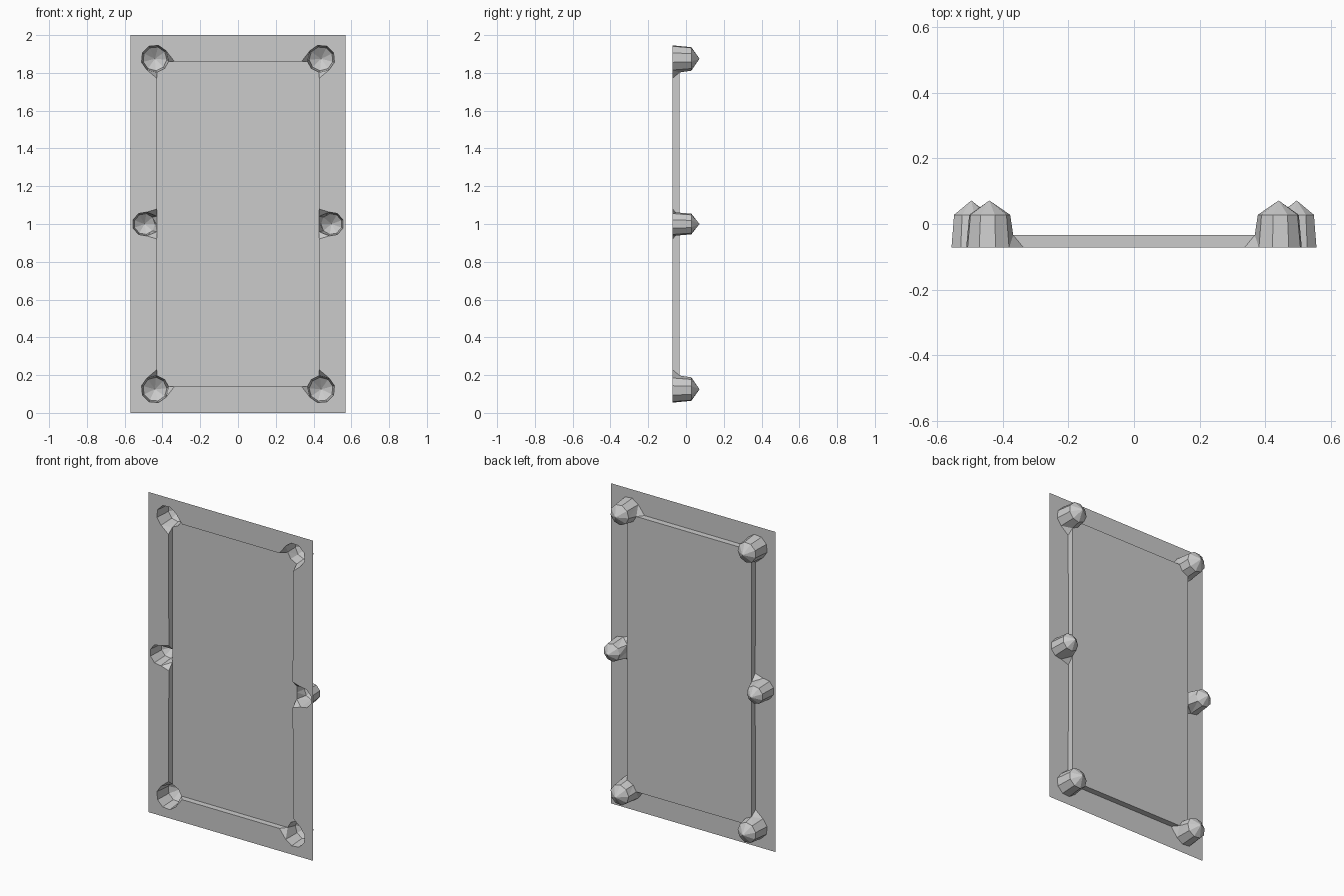
import bpy, bmesh
from math import radians, cos, sin
from mathutils import Vector

cube = bpy.data.objects.get("Cube")
if cube:
    bpy.data.objects.remove(cube, do_unlink=True)

grey = bpy.data.materials.new("light_grey")
grey.use_nodes = True
colour = (0.6, 0.6, 0.6, 1)
grey.diffuse_color = colour
grey.node_tree.nodes["Principled BSDF"].inputs["Base Color"].default_value = colour

# Depths: rail surface, recessed bed, pocket belly and pocket tip
RAIL, BED, BELLY, TIP = -0.0715, -0.034, 0.028, 0.0715
BED_X, BED_Z = 0.43, 0.86          # half size of the bed, about z = 1
MID = 1.0


def polar(centre, angle, dist, y):
    a = radians(angle)
    return Vector((centre[0] + dist * cos(a), y, centre[1] + dist * sin(a)))


def clamp(p):
    """Keep a point inside the bed rectangle."""
    p.x = max(-BED_X, min(BED_X, p.x))
    p.z = max(MID - BED_Z, min(MID + BED_Z, p.z))
    return p


def add_object(name, bm):
    bmesh.ops.remove_doubles(bm, verts=bm.verts, dist=0.0001)
    mesh = bpy.data.meshes.new(name)
    bm.to_mesh(mesh)
    bm.free()
    mesh.materials.append(grey)
    obj = bpy.data.objects.new(name, mesh)
    bpy.context.collection.objects.link(obj)


def add_face(bm, points):
    return bm.faces.new([bm.verts.new(p) for p in points])


def add_loop(bm, points):
    verts = [bm.verts.new(p) for p in points]
    return [bm.edges.new((v, verts[i - 1])) for i, v in enumerate(verts)]


def fill(name, loops):
    """Flat sheet facing the front, bounded by one or more loops."""
    bm = bmesh.new()
    edges = [e for loop in loops for e in add_loop(bm, loop)]
    bmesh.ops.triangle_fill(bm, edges=edges, use_beauty=True)
    for f in bm.faces:
        f.normal_update()
        if f.normal.y > 0:
            f.normal_flip()
    add_object(name, bm)


# Pockets anticlockwise: name, centre, outward angle, radius
CX, CZ, SX = 0.44, 0.875, 0.495
spots = [
    ("left_middle_pocket", (SX, MID), 0, 0.064),
    ("left_top_pocket", (CX, MID + CZ), 45, 0.073),
    ("right_top_pocket", (-CX, MID + CZ), 135, 0.073),
    ("right_middle_pocket", (-SX, MID), 180, 0.064),
    ("right_bottom_pocket", (-CX, MID - CZ), 225, 0.073),
    ("left_bottom_pocket", (CX, MID - CZ), 315, 0.073),
]

jaws = []
rail_outline, bed_outline = [], []
for name, centre, out, radius in spots:
    rim = [polar(centre, out + a, radius, RAIL) for a in range(-100, 101, 40)]
    lip = [clamp(polar(centre, out + a, radius, BED)) for a in (-140, 180, 140)]
    tips = [clamp(polar(centre, out + a, 0.104, RAIL)) for a in (-130, 130)]
    rail_outline += [tips[0]] + rim + [tips[1]]
    bed_outline += lip
    jaws.append((tips, rim, lip))

    # Faceted bag: mouth, narrower belly, pointed end
    mouth = rim + [lip[2], lip[1], lip[0]]
    belly = [polar(centre, out + a, radius * 0.87, BELLY) for a in range(-100, 221, 40)]
    tip = Vector((centre[0], TIP, centre[1]))
    bm = bmesh.new()
    for i in range(len(mouth)):
        add_face(bm, (mouth[i - 1], mouth[i], belly[i]))
        add_face(bm, (mouth[i - 1], belly[i], belly[i - 1]))
        add_face(bm, (belly[i - 1], belly[i], tip))
    bmesh.ops.recalc_face_normals(bm, faces=bm.faces)
    add_object(name, bm)

# Rail sheet with the playing area cut out, and the recessed bed
border = [Vector((x, RAIL, z)) for x, z in ((-0.57, 0), (0.57, 0), (0.57, 2), (-0.57, 2))]
fill("rail_frame", [border, rail_outline])
fill("bed", [bed_outline])

# Cushion walls between pockets, with a slanted jaw at each mouth
bm = bmesh.new()
for i, (tips, rim, lip) in enumerate(jaws):
    next_tips, next_rim, next_lip = jaws[(i + 1) % len(jaws)]
    add_face(bm, (tips[1], next_tips[0], next_lip[0], lip[2]))
    add_face(bm, (rim[-1], tips[1], lip[2]))
    add_face(bm, (tips[0], rim[0], lip[0]))
add_object("cushion_walls", bm)
